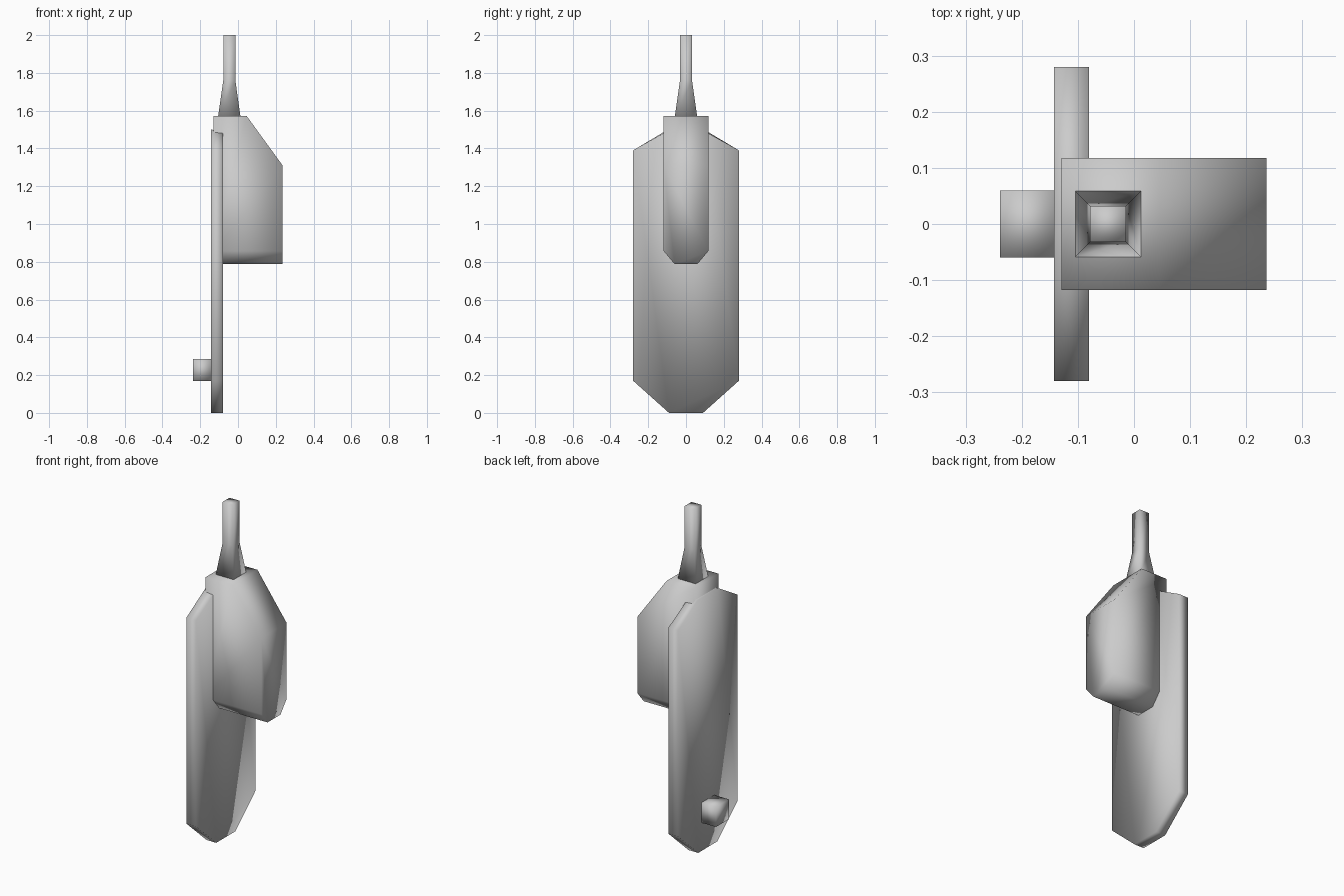
import bpy, bmesh
from mathutils import Vector

if "Cube" in bpy.data.objects:
    bpy.data.objects.remove(bpy.data.objects["Cube"])


def finish(name, bm):
    """Turn a bmesh into a smooth-shaded object."""
    bmesh.ops.recalc_face_normals(bm, faces=bm.faces[:])
    for f in bm.faces:
        f.smooth = True
    me = bpy.data.meshes.new(name)
    bm.to_mesh(me)
    bm.free()
    ob = bpy.data.objects.new(name, me)
    bpy.context.collection.objects.link(ob)
    return ob


def loft(rings):
    """Skin a list of equal-length point rings and cap both ends."""
    bm = bmesh.new()
    loops = [[bm.verts.new(p) for p in ring] for ring in rings]
    n = len(loops[0])
    for a, b in zip(loops, loops[1:]):
        for i in range(n):
            j = (i + 1) % n
            bm.faces.new((a[i], a[j], b[j], b[i]))
    bm.faces.new(loops[0][::-1])
    bm.faces.new(loops[-1])
    return bm


def side_slab(half, x0, x1):
    """Mirror a half profile (y, z) in y and extrude it along x."""
    outline = half + [(-y, z) for y, z in reversed(half)]
    return loft([[(x, y, z) for y, z in outline] for x in (x0, x1)])


# Tall thin back plate, its top edge dipping slightly inward
bm = side_slab([(0.09, 0), (0.28, 0.17), (0.28, 1.39), (0.095, 1.5)], -0.143, -0.08)
for v in bm.verts:
    if v.co.z > 1.45 and v.co.x > -0.1:
        v.co.z = 1.493
finish("back_plate", bm)

# Main housing: chamfered underside, sloping top cut
bm = side_slab([(0.06, 0.787), (0.118, 0.857), (0.118, 1.573)], -0.129, 0.236)
a, b = Vector((0.045, 0, 1.573)), Vector((0.236, 0, 1.31))
d = b - a
cut = bmesh.ops.bisect_plane(bm, geom=bm.verts[:] + bm.edges[:] + bm.faces[:],
                             plane_co=a, plane_no=(-d.z, 0, d.x),
                             clear_outer=True)
bmesh.ops.holes_fill(bm, edges=[e for e in bm.edges if e.is_boundary], sides=0)
bmesh.ops.remove_doubles(bm, verts=bm.verts[:], dist=0.0005)
finish("housing", bm)

# Square antenna with flared base
cx = -0.046
corners = [(-1, -1), (1, -1), (1, 1), (-1, 1)]
finish("antenna", loft([[(cx + sx * r, sy * r, z) for sx, sy in corners]
                        for r, z in ((0.059, 1.57), (0.032, 1.76), (0.032, 2.0))]))

# Square knob on the plate's outer face
finish("knob", side_slab([(0.06, 0.168), (0.06, 0.286)], -0.239, -0.14))
